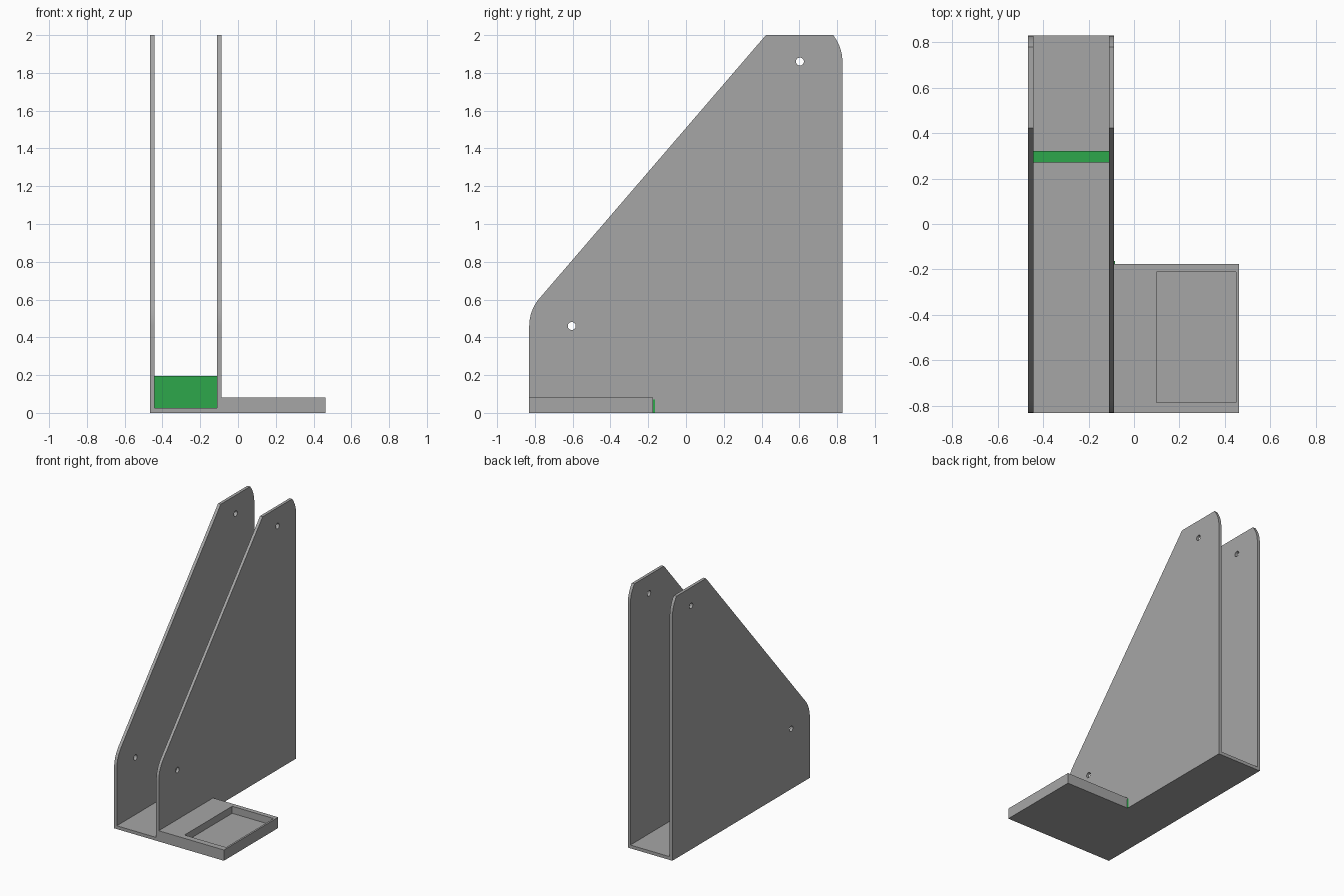
import bpy, bmesh, math
from mathutils import Vector

if "Cube" in bpy.data.objects:
    bpy.data.objects.remove(bpy.data.objects["Cube"])


def material(name, rgb):
    m = bpy.data.materials.new(name)
    m.diffuse_color = (*rgb, 1)
    m.use_nodes = True
    m.node_tree.nodes["Principled BSDF"].inputs["Base Color"].default_value = m.diffuse_color
    return m


GREY = material("grey", (0.38, 0.38, 0.38))
GREEN = material("green", (0.027, 0.386, 0.07))


def add_object(name, mesh, mat):
    obj = bpy.data.objects.new(name, mesh)
    bpy.context.collection.objects.link(obj)
    mesh.materials.clear()
    mesh.materials.append(mat)
    return obj


def box(name, lo, hi, mat, pocket=None):
    """Box from corner to corner; pocket = (x0, x1, y0, y1, floor z) sunk in the top."""
    lo, hi = Vector(lo), Vector(hi)
    bm = bmesh.new()
    bmesh.ops.create_cube(bm, size=1)
    for v in bm.verts:
        v.co = (lo + hi) / 2 + v.co * (hi - lo)
    if pocket:
        x0, x1, y0, y1, z = pocket
        bm.normal_update()
        top = max(bm.faces, key=lambda f: f.normal.z)
        bmesh.ops.inset_individual(bm, faces=[top], thickness=0.02)
        cx, cy = top.calc_center_median().xy
        for v in top.verts:
            v.co.x = x0 if v.co.x < cx else x1
            v.co.y = y0 if v.co.y < cy else y1
        floor = bmesh.ops.extrude_discrete_faces(bm, faces=[top])["faces"][0]
        for v in floor.verts:
            v.co.z = z
    mesh = bpy.data.meshes.new(name)
    bm.to_mesh(mesh)
    bm.free()
    return add_object(name, mesh, mat)


def arc(cy, cz, r, a0, a1, n):
    steps = [math.radians(a0 + (a1 - a0) * i / n) for i in range(n + 1)]
    return [(cy + r * math.cos(a), cz + r * math.sin(a)) for a in steps]


# Side panel outline in (y, z): corners rounded about the two bolt holes
LOW, HIGH, R = (-0.605, 0.46), (0.603, 1.86), 0.225
top_angle = math.degrees(math.asin((2 - HIGH[1]) / R))
outline = ([(-0.83, 0), (0.828, 0)] + arc(*HIGH, R, 0, top_angle, 8)
           + [(0.423, 2)] + arc(*LOW, R, 139.3, 180, 8))
holes = [arc(*c, 0.021, 0, 345, 23) for c in (LOW, HIGH)]


def side_panel(name, x0, x1):
    curve = bpy.data.curves.new(name, "CURVE")
    curve.dimensions = "2D"
    curve.fill_mode = "BOTH"
    curve.extrude = (x1 - x0) / 2
    for loop in [outline] + holes:
        s = curve.splines.new("POLY")
        s.points.add(len(loop) - 1)
        for p, (y, z) in zip(s.points, loop):
            p.co = (y, z, 0, 1)
        s.use_cyclic_u = True
        s.use_smooth = False
    temp = bpy.data.objects.new("outline", curve)
    bpy.context.collection.objects.link(temp)
    bpy.context.view_layer.update()
    mesh = bpy.data.meshes.new_from_object(temp)
    bpy.data.objects.remove(temp)
    # Stand the flat panel up: local x, y, z become y, z, x
    for v in mesh.vertices:
        y, z, x = v.co
        v.co = (x + (x0 + x1) / 2, y, z)
    bm = bmesh.new()
    bm.from_mesh(mesh)
    bmesh.ops.remove_doubles(bm, verts=bm.verts, dist=0.0001)
    bmesh.ops.recalc_face_normals(bm, faces=bm.faces)
    bm.to_mesh(mesh)
    bm.free()
    mesh.name = name
    obj = add_object(name, mesh, GREY)
    bpy.ops.object.select_all(action="DESELECT")
    obj.select_set(True)
    bpy.context.view_layer.objects.active = obj
    bpy.ops.object.shade_smooth_by_angle(angle=math.radians(20))


# Two tall side panels joined by a floor
side_panel("left_panel", -0.465, -0.442)
side_panel("right_panel", -0.110, -0.088)
box("channel_floor", (-0.442, -0.83, 0), (-0.110, 0.828, 0.025), GREY)

# Side tray with a rectangular pocket
box("side_tray", (-0.088, -0.83, 0), (0.462, -0.175, 0.082), GREY,
    pocket=(0.098, 0.448, -0.785, -0.21, 0.028))

# Green cross wall in the channel and small green strip behind the tray
box("cross_wall", (-0.442, 0.27, 0.025), (-0.110, 0.322, 0.196), GREEN)
box("tray_strip", (-0.088, -0.175, 0), (-0.084, -0.163, 0.07), GREEN)
